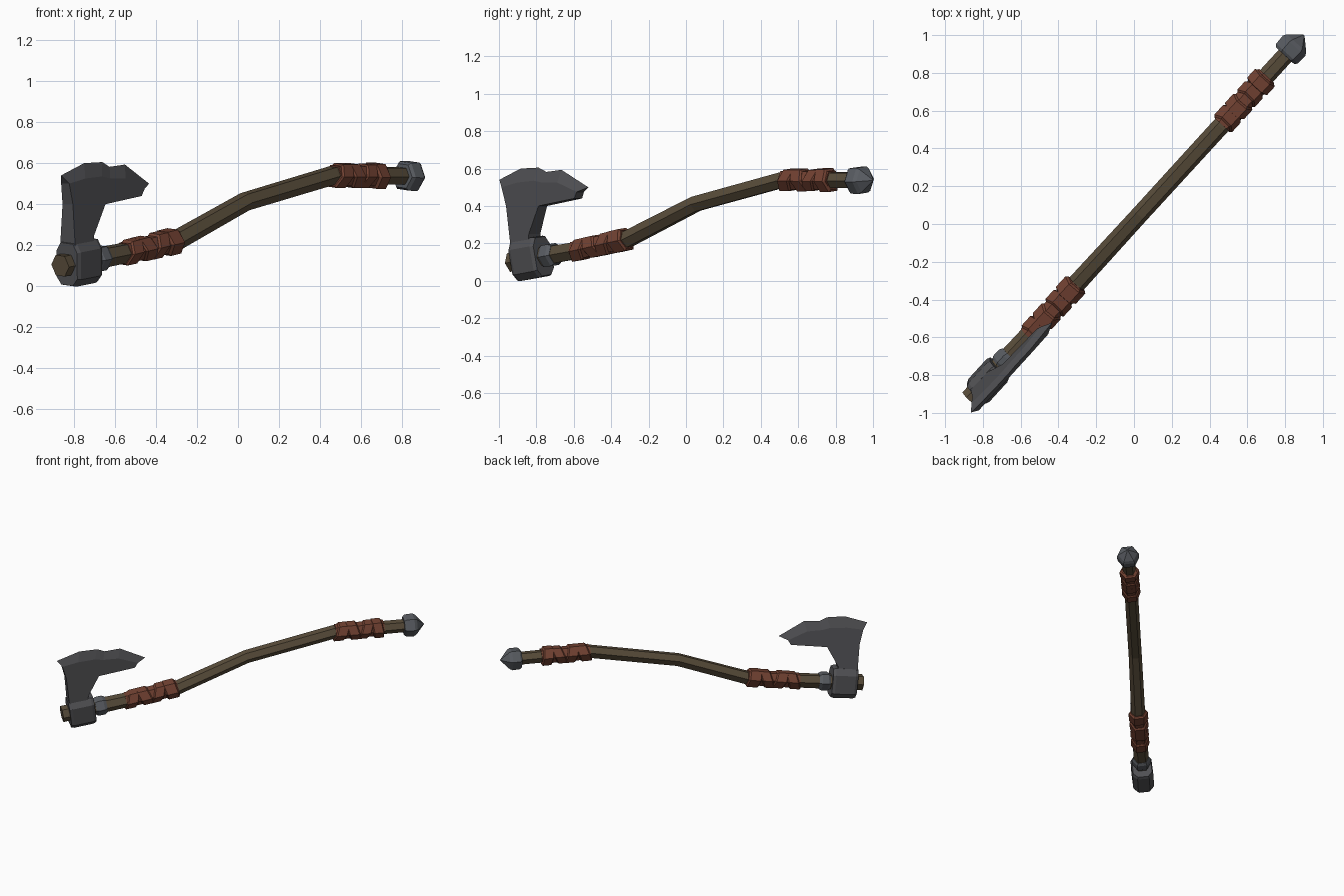
import bpy, bmesh, math, random
from mathutils import Vector

if "Cube" in bpy.data.objects:
    bpy.data.objects.remove(bpy.data.objects["Cube"])

random.seed(4)
ANG = math.radians(47.55)
D = Vector((math.cos(ANG), math.sin(ANG), 0))      # along the handle
N = Vector((math.sin(ANG), -math.cos(ANG), 0))     # towards the side of the handle
UP = Vector((0, 0, 1))
ORIGIN = Vector((0, 0.0165, 0))
ROLL = 0.11


def material(name, rgb):
    m = bpy.data.materials.new(name)
    m.diffuse_color = (*rgb, 1)
    m.use_nodes = True
    m.node_tree.nodes["Principled BSDF"].inputs["Base Color"].default_value = m.diffuse_color
    return m


WOOD = material("brown_wood", (0.10, 0.074, 0.043))
LEATHER = material("red_leather", (0.17, 0.054, 0.032))
DARK = material("dark_steel", (0.083, 0.083, 0.09))
STEEL = material("steel", (0.10, 0.108, 0.122))

# Handle centre line: distance along, height, radius
PATH = [(-1.283, 0.10, 0.058), (-0.80, 0.165, 0.052), (-0.44, 0.225, 0.05),
        (0.05, 0.412, 0.047), (0.68, 0.54, 0.048), (1.333, 0.537, 0.046)]


def centre(s):
    """Height and slope of the centre line at s."""
    for (a, za, _), (b, zb, _) in zip(PATH, PATH[1:]):
        if s <= b or b == PATH[-1][0]:
            k = (zb - za) / (b - a)
            return za + k * (s - a), k


def section(s, pts, lean=0.0, slope=None):
    """Place a flat (side, up) outline square to the handle at s."""
    z, k = centre(s)
    k = k if slope is None else slope
    t = Vector((1, k)).normalized()
    c, sn = math.cos(ROLL), math.sin(ROLL)
    ring = []
    for l, u in pts:
        l, u = l * c + u * sn, u * c - l * sn
        o = lean * u
        ring.append(ORIGIN + D * (s - t.y * u + t.x * o) + N * l
                    + UP * (z + t.x * u + t.y * o))
    return ring


def hexagon(r):
    return [(r * math.cos(i * math.pi / 3), r * math.sin(i * math.pi / 3)) for i in range(6)]


def finish(name, bm, mat):
    bmesh.ops.remove_doubles(bm, verts=bm.verts, dist=0.0005)
    bmesh.ops.recalc_face_normals(bm, faces=bm.faces)
    me = bpy.data.meshes.new(name)
    bm.to_mesh(me)
    bm.free()
    me.materials.append(mat)
    ob = bpy.data.objects.new(name, me)
    bpy.context.collection.objects.link(ob)
    return ob


def loft(name, rings, mat):
    """Join equal rings into a closed solid."""
    bm = bmesh.new()
    vs = [[bm.verts.new(p) for p in ring] for ring in rings]
    n = len(vs[0])
    for a, b in zip(vs, vs[1:]):
        for i in range(n):
            j = (i + 1) % n
            bm.faces.new((a[i], a[j], b[j], b[i]))
    bm.faces.new(vs[0])
    bm.faces.new(vs[-1])
    return finish(name, bm, mat)


def band(name, profile, mat, lean=0.0):
    """Six-sided band from (distance, radius) pairs."""
    return loft(name, [section(s, hexagon(r), lean) for s, r in profile], mat)


# Bent wooden handle, mitred at each bend
shaft = PATH[:-1] + [(1.22, 0.537, 0.046)]
rings = []
for i, (s, z, r) in enumerate(shaft):
    a, b = shaft[max(i - 1, 0)], shaft[min(i + 1, len(shaft) - 1)]
    rings.append(section(s, hexagon(r), slope=(b[1] - a[1]) / (b[0] - a[0])))
loft("handle", rings, WOOD)

# Leather grips: a sleeve and leaning wraps
for grip, s0, s1 in (("front_grip", -0.825, -0.45), ("rear_grip", 0.69, 1.04)):
    band(grip + "_sleeve", [(s0, 0.056), (s1, 0.056)], LEATHER)
    count = 4
    step = (s1 - s0) / count
    for i in range(count):
        m = s0 + step * (i + 0.5)
        w = step * random.uniform(0.42, 0.5)
        r = random.uniform(0.065, 0.071)
        band(f"{grip}_wrap_{i + 1}",
             [(m - w, 0.057), (m - w * 0.8, r), (m + w * 0.8, r), (m + w, 0.057)],
             LEATHER, lean=(0.35, -0.3, 0.4, -0.15)[i])

# Steel collar behind the head
band("head_collar", [(-1.045, 0.059), (-1.03, 0.068), (-0.985, 0.068), (-0.965, 0.057)], STEEL)

# Pommel with pointed end
band("pommel", [(1.185, 0.066), (1.2, 0.078), (1.255, 0.081),
                (1.275, 0.07), (1.333, 0.004)], STEEL)

# Axe head socket around the handle
half = [(0.045, 0.11), (0.075, 0.065), (0.075, -0.07), (0.042, -0.108)]
socket = half + [(-l, u) for l, u in reversed(half)]
small = [(l * 0.9, u * 0.95) for l, u in socket]
loft("head_socket", [section(-1.235, small), section(-1.215, socket),
                     section(-1.075, socket), section(-1.055, small)], DARK)

# Blade: tapering body, then a bevel up to the chipped edge
lower = [(-1.24, 0.19), (-1.11, 0.19), (-1.105, 0.25), (-1.03, 0.40), (-0.77, 0.44)]
shoulder = [(-0.75, 0.475), (-0.89, 0.525), (-1.00, 0.525), (-1.06, 0.535),
            (-1.18, 0.525), (-1.295, 0.50)]
edge = [(-0.69, 0.50), (-0.875, 0.593), (-0.985, 0.582), (-1.04, 0.605),
        (-1.17, 0.60), (-1.33, 0.54)]
body = lower + shoulder + [(-1.265, 0.40)]


def blade_point(s, z, side):
    """Leaning blade plane; side is the offset from it."""
    return ORIGIN + D * s + N * (ROLL * (z - 0.10) + side) + UP * z


bm = bmesh.new()
sides = []
for sign in (1, -1):
    sides.append([bm.verts.new(blade_point(s, z, sign * (0.05 - 0.075 * (z - 0.19))))
                  for s, z in body])
rim = [bm.verts.new(blade_point(s, z, 0)) for s, z in edge]
k, m = len(lower), len(shoulder)
for vs in sides:
    bm.faces.new(vs)
    for i in range(m - 1):
        bm.faces.new((vs[k + i], vs[k + i + 1], rim[i + 1], rim[i]))
a, b = sides
for i in range(len(body)):
    j = (i + 1) % len(body)
    if not k <= i < k + m - 1:
        bm.faces.new((a[i], a[j], b[j], b[i]))
bm.faces.new((a[k], b[k], rim[0]))
bm.faces.new((a[k + m - 1], b[k + m - 1], rim[-1]))
finish("blade", bm, DARK)
